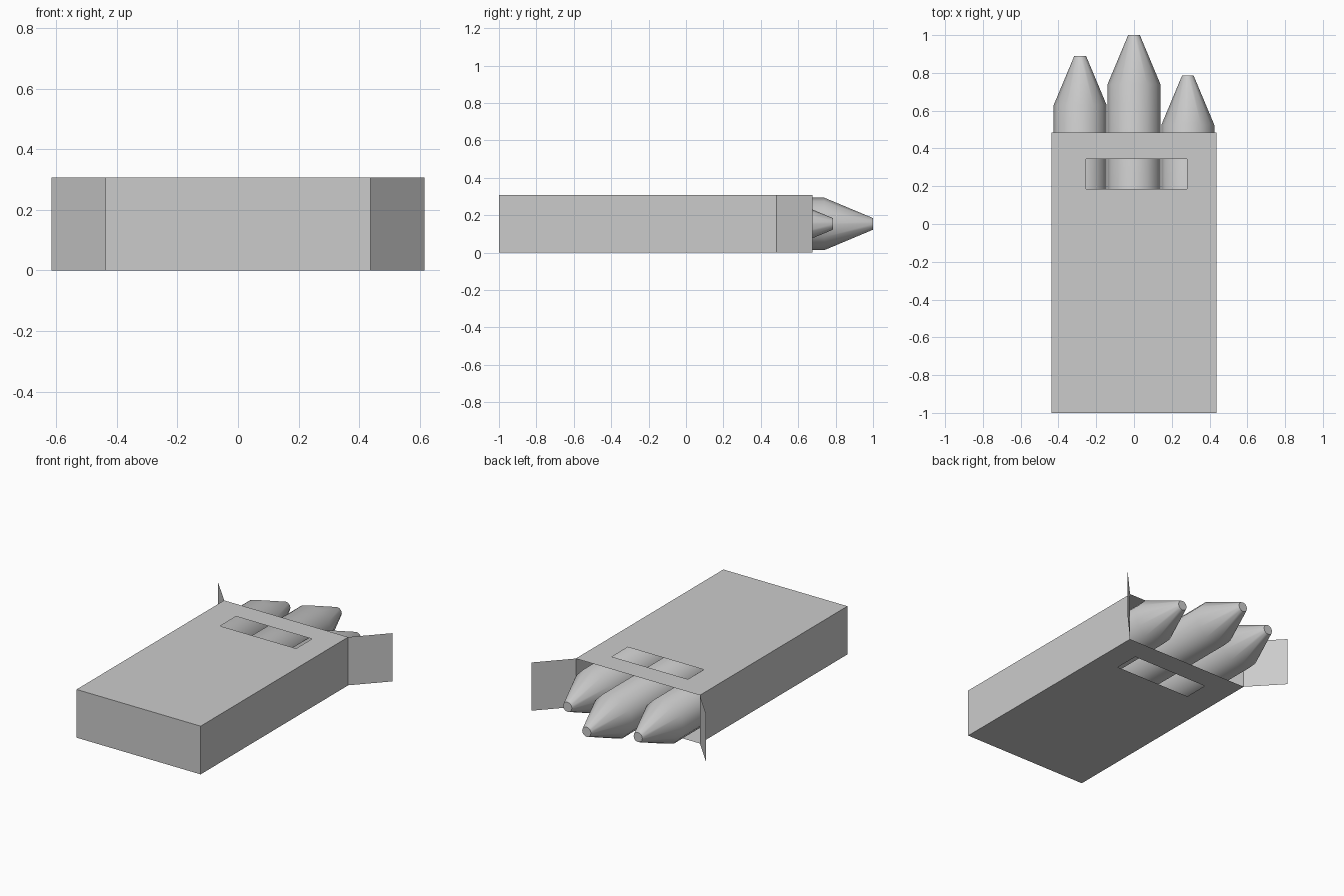
import bpy
import bmesh
from math import radians
from mathutils import Matrix

old = bpy.data.objects.get("Cube")
if old:
    bpy.data.objects.remove(old)

grey = bpy.data.materials.new("plain grey")
grey.use_nodes = True
colour = (0.6, 0.6, 0.6, 1)
grey.diffuse_color = colour
grey.node_tree.nodes["Principled BSDF"].inputs["Base Color"].default_value = colour

W, H, BACK, MOUTH = 0.437, 0.307, -1.0, 0.485


def add_object(name, bm):
    mesh = bpy.data.meshes.new(name)
    bm.to_mesh(mesh)
    bm.free()
    mesh.materials.append(grey)
    obj = bpy.data.objects.new(name, mesh)
    bpy.context.collection.objects.link(obj)
    return obj


def quad(bm, *corners):
    bm.faces.new([bm.verts.new(c) for c in corners])


def windowed_sheet(bm, z, up):
    # Four strips around a rectangular window
    x0, x1, y0, y1 = -0.255, 0.28, 0.185, 0.345
    for a, b, c, d in ((-W, W, BACK, y0), (-W, W, y1, MOUTH),
                       (-W, x0, y0, y1), (x1, W, y0, y1)):
        ring = [(a, c, z), (b, c, z), (b, d, z), (a, d, z)]
        quad(bm, *(ring if up else ring[::-1]))


# Open carton of thin card with a window in both broad sides
bm = bmesh.new()
windowed_sheet(bm, H, True)
windowed_sheet(bm, 0, False)
quad(bm, (-W, BACK, 0), (W, BACK, 0), (W, BACK, H), (-W, BACK, H))
quad(bm, (W, BACK, 0), (W, MOUTH, 0), (W, MOUTH, H), (W, BACK, H))
quad(bm, (-W, MOUTH, 0), (-W, BACK, 0), (-W, BACK, H), (-W, MOUTH, H))
bmesh.ops.remove_doubles(bm, verts=bm.verts, dist=0.0001)
add_object("carton", bm)

# Flared flaps at the mouth
for name, s in (("left_flap", 1), ("right_flap", -1)):
    bm = bmesh.new()
    ring = [(s * W, MOUTH, 0), (s * 0.615, 0.675, 0),
            (s * 0.615, 0.675, H), (s * W, MOUTH, H)]
    quad(bm, *(ring[::s]))
    add_object(name, bm)


# Sticks with a cylindrical body and a blunt cone tip
def stick(name, x, tip, length=1.76, radius=0.14, tip_radius=0.031, cone=0.26):
    bm = bmesh.new()
    for r1, r2, start, end in ((radius, radius, tip - length, tip - cone),
                               (radius, tip_radius, tip - cone, tip)):
        place = (Matrix.Translation((x, (start + end) / 2, H / 2))
                 @ Matrix.Rotation(radians(-90), 4, "X"))
        bmesh.ops.create_cone(bm, segments=12, radius1=r1, radius2=r2,
                              depth=end - start, cap_ends=False, matrix=place)
    bmesh.ops.remove_doubles(bm, verts=bm.verts, dist=0.0001)
    bmesh.ops.holes_fill(bm, edges=bm.edges, sides=0)
    bmesh.ops.recalc_face_normals(bm, faces=bm.faces)
    obj = add_object(name, bm)
    bpy.ops.object.select_all(action="DESELECT")
    obj.select_set(True)
    bpy.context.view_layer.objects.active = obj
    bpy.ops.object.shade_smooth_by_angle(angle=radians(35))


for name, x, tip in (("right_stick", -0.285, 0.89), ("middle_stick", 0, 1.0),
                     ("left_stick", 0.285, 0.785)):
    stick(name, x, tip)
